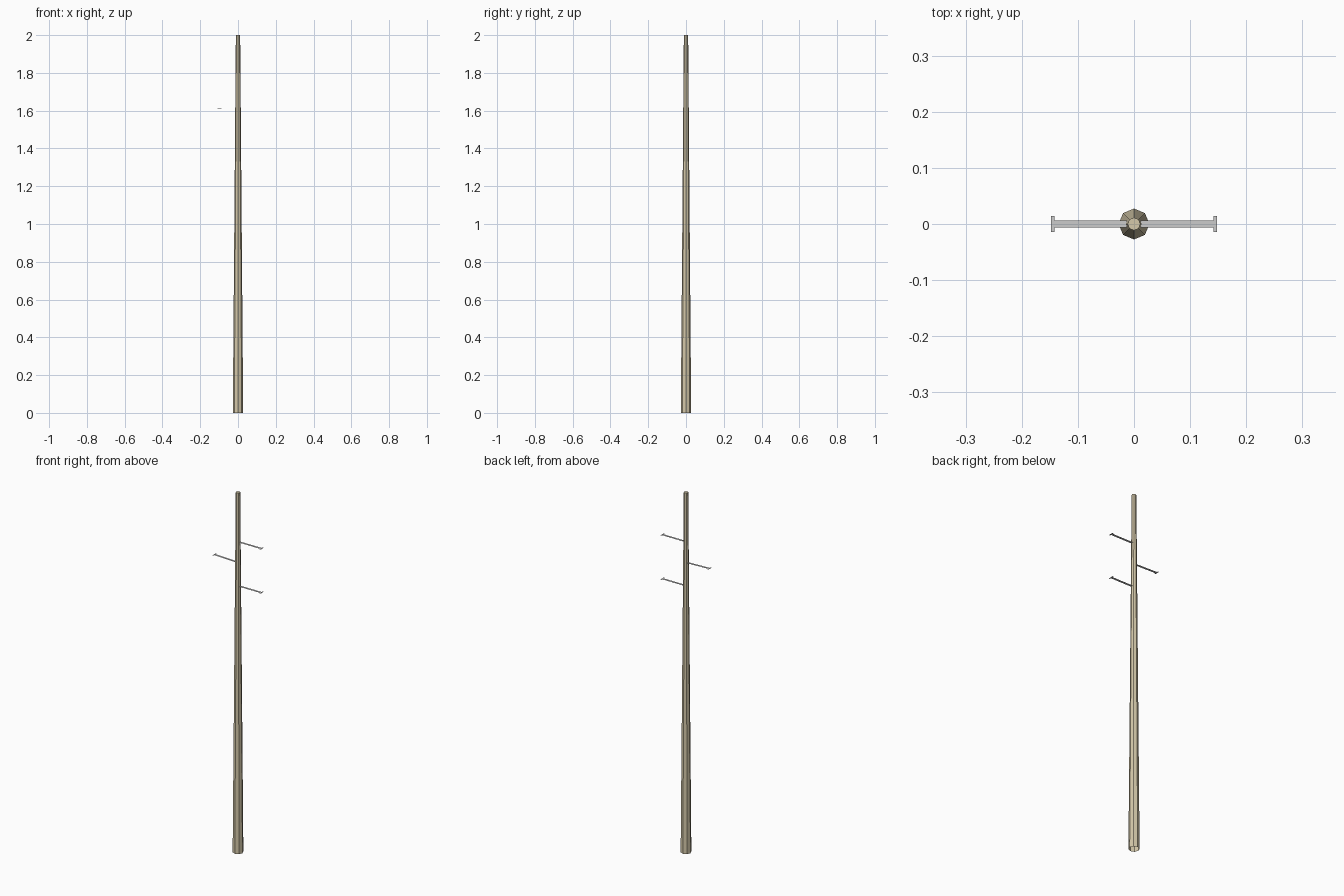
import bpy, bmesh, math

if "Cube" in bpy.data.objects:
    bpy.data.objects.remove(bpy.data.objects["Cube"])

def material(name, color):
    m = bpy.data.materials.new(name)
    m.diffuse_color = color
    m.use_nodes = True
    m.node_tree.nodes["Principled BSDF"].inputs["Base Color"].default_value = m.diffuse_color
    return m

def make_object(name, bm, mat=None):
    bmesh.ops.recalc_face_normals(bm, faces=bm.faces[:])
    me = bpy.data.meshes.new(name)
    bm.to_mesh(me)
    bm.free()
    ob = bpy.data.objects.new(name, me)
    bpy.context.collection.objects.link(ob)
    if mat:
        me.materials.append(mat)
    return ob

def thin_plate(name, x0, x1, half_width, z0, z1, t=0.0006):
    # very thin horizontal strip from (x0, z0) to (x1, z1)
    bm = bmesh.new()
    bmesh.ops.create_cube(bm, size=1)
    for v in bm.verts:
        far = v.co.x > 0
        v.co = (x1 if far else x0,
                math.copysign(half_width, v.co.y),
                (z1 if far else z0) + math.copysign(t / 2, v.co.z))
    return make_object(name, bm)

wood = material("wood", (0.66, 0.58, 0.40, 1))

# tapered eight-sided pole, open at the foot
bm = bmesh.new()
bmesh.ops.create_cone(bm, cap_ends=True, segments=8,
                      radius1=0.0275, radius2=0.0115, depth=2)
bmesh.ops.translate(bm, verts=bm.verts[:], vec=(0, 0, 1))
foot = [f for f in bm.faces if all(v.co.z < 0.01 for v in f.verts)]
bmesh.ops.delete(bm, geom=foot, context='FACES_ONLY')
make_object("pole", bm, wood)

# three flat arms, each with a small cross plate at the tip
for label, side, z, rise in (("upper", 1, 1.725, 0.0),
                             ("middle", -1, 1.61, 0.004),
                             ("lower", 1, 1.48, 0.0)):
    thin_plate(label + "_arm", 0, side * 0.142, 0.0065, z, z + rise)
    thin_plate(label + "_arm_tip", side * 0.142, side * 0.148, 0.014,
               z + rise, z + rise)
